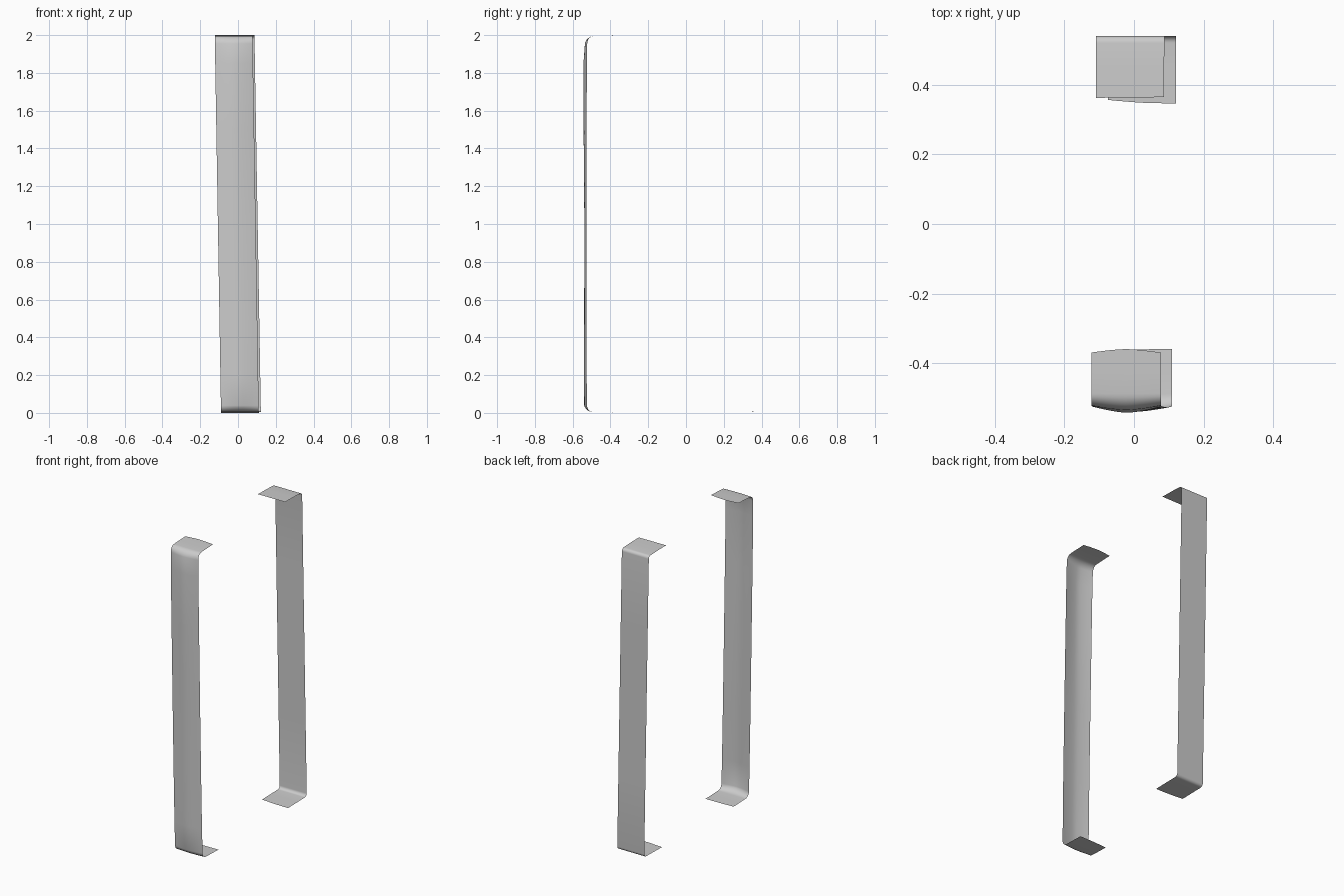
import bpy
import math

if "Cube" in bpy.data.objects:
    bpy.data.objects.remove(bpy.data.objects["Cube"])


def fillet(y, z, ry, rz, side, top, n=6):
    """Rounded corner running from the flap to the wall, inside the corner (y, z)."""
    pts = []
    for i in range(n + 1):
        a = math.pi / 2 * i / n
        cy = y - side * ry + side * ry * math.sin(a)
        cz = (z - rz + rz * math.cos(a)) if top else (z + rz - rz * math.cos(a))
        pts.append((cy, cz))
    return pts


def strip(name, rows, shift_top, shift_bottom, half_width, cols=12):
    """Sweep a C profile across x; each row is (y, z, centre bulge, sideways slant)."""
    verts, faces = [], []
    for y, z, bulge, slant in rows:
        shift = shift_bottom + (shift_top - shift_bottom) * z / 2
        for c in range(cols + 1):
            u = 2 * c / cols - 1
            verts.append((u * half_width + shift,
                          y + bulge * (1 - abs(u) ** 1.5) + slant * u, z))
    w = cols + 1
    for r in range(len(rows) - 1):
        for c in range(cols):
            a = r * w + c
            faces.append((a, a + w, a + w + 1, a + 1))
    mesh = bpy.data.meshes.new(name)
    mesh.from_pydata(verts, [], faces)
    obj = bpy.data.objects.new(name, mesh)
    bpy.context.collection.objects.link(obj)
    for p in mesh.polygons:
        p.use_smooth = True
    return obj


# Front strap: bowed outward, soft corners
rows = [(-0.37, 2.0, 0.01, 0), (-0.43, 1.998, 0, 0)]
rows += [(y, z, -0.012 * i / 6, 0)
         for i, (y, z) in enumerate(fillet(-0.523, 1.995, 0.035, 0.04, -1, True))]
rows += [(-0.525, 1.85, -0.018, 0), (-0.526, 1.5, -0.016, 0),
         (-0.527, 1.0, -0.011, 0), (-0.527, 0.5, -0.012, 0), (-0.526, 0.2, -0.014, 0)]
low = fillet(-0.524, 0.004, 0.035, 0.035, -1, False)[::-1]
rows += [(y, z, -0.015 * (1 - i / 6), 0) for i, (y, z) in enumerate(low)]
rows += [(-0.43, 0.002, 0, 0), (-0.363, 0.0, 0.002, 0.003)]
strip("front_strap", rows, -0.023, 0.01, 0.1)

# Back strap: flat wall, tighter corners
rows = [(0.364, 2.0, 0, 0.001), (0.45, 1.999, 0, 0)]
rows += [(y, z, 0, 0) for y, z in fillet(0.541, 1.996, 0.02, 0.02, 1, True)]
rows += [(0.541, z, 0, 0) for z in (1.5, 1.0, 0.5)]
rows += [(y, z, 0, 0) for y, z in fillet(0.541, 0.009, 0.02, 0.02, 1, False)[::-1]]
rows += [(0.45, 0.008, 0, 0), (0.352, 0.006, -0.003, -0.005)]
strip("back_strap", rows, -0.011, 0.023, 0.098)
